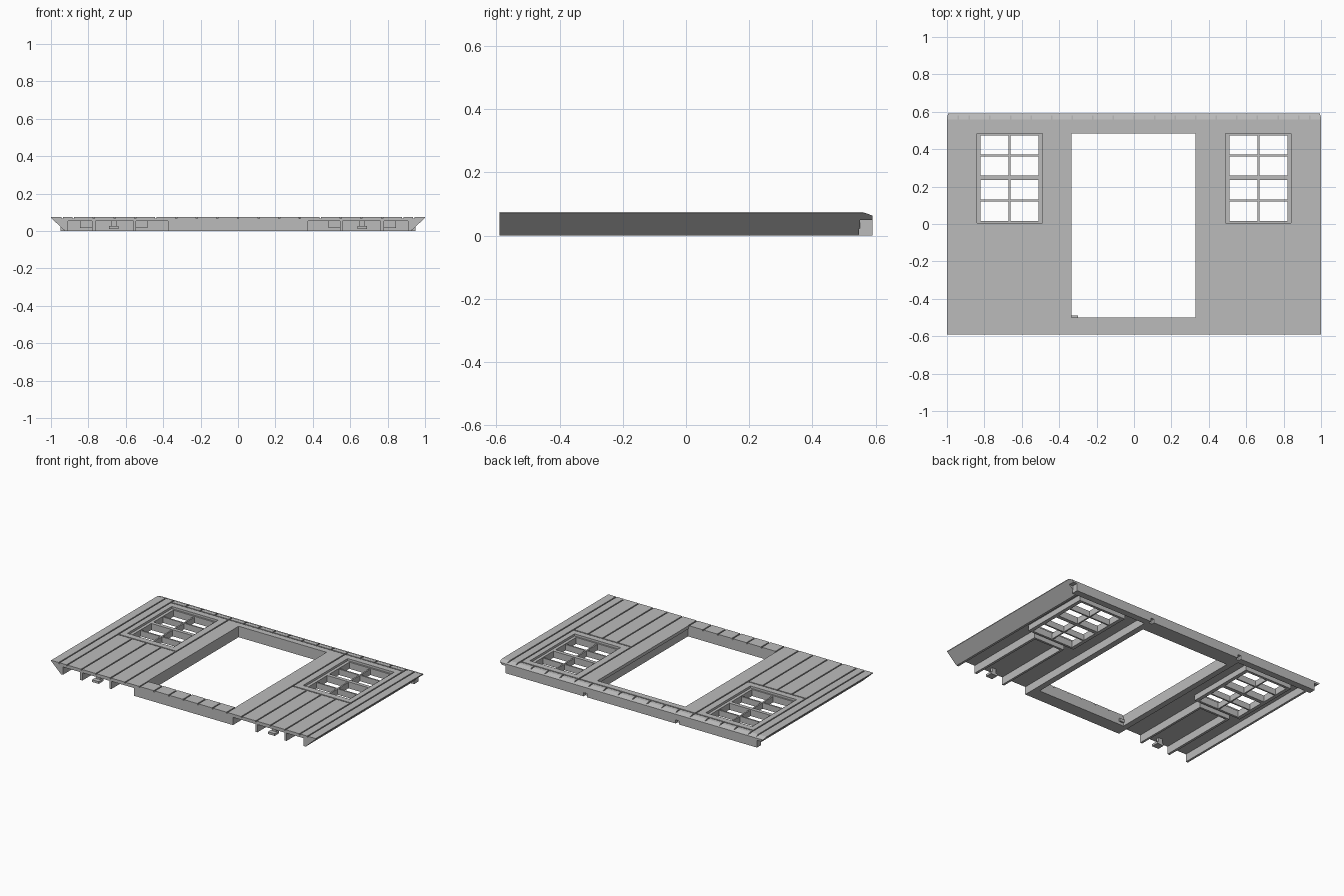
import bpy, bmesh
from mathutils import Vector

old = bpy.data.objects.get("Cube")
if old:
    bpy.data.objects.remove(old, do_unlink=True)

grey = bpy.data.materials.new("plain grey")
grey.use_nodes = True
grey.diffuse_color = (0.5, 0.5, 0.5, 1)
grey.node_tree.nodes["Principled BSDF"].inputs["Base Color"].default_value = (0.5, 0.5, 0.5, 1)

TOP, SKIN, BACK = 0.075, 0.053, 0.59


def finish(name, bm):
    bmesh.ops.recalc_face_normals(bm, faces=bm.faces)
    mesh = bpy.data.meshes.new(name)
    bm.to_mesh(mesh)
    bm.free()
    mesh.materials.append(grey)
    obj = bpy.data.objects.new(name, mesh)
    bpy.context.collection.objects.link(obj)
    return obj


def boxes(name, spans):
    """One object from boxes given as (x0, x1, y0, y1, z0, z1)."""
    bm = bmesh.new()
    for x0, x1, y0, y1, z0, z1 in spans:
        verts = bmesh.ops.create_cube(bm, size=1)["verts"]
        size = Vector((x1 - x0, y1 - y0, z1 - z0))
        mid = Vector((x0 + x1, y0 + y1, z0 + z1)) / 2
        for v in verts:
            v.co = v.co * size + mid
    return finish(name, bm)


def prism(name, profile, axis, start, end):
    """Extrude a profile in (x, z) along y, or in (y, z) along x."""
    bm = bmesh.new()
    place = (lambda a, b: (a, start, b)) if axis == "y" else (lambda a, b: (start, a, b))
    face = bm.faces.new([bm.verts.new(place(a, b)) for a, b in profile])
    geom = bmesh.ops.extrude_face_region(bm, geom=[face])["geom"]
    shift = Vector((0, end - start, 0)) if axis == "y" else Vector((end - start, 0, 0))
    bmesh.ops.translate(bm, verts=[g for g in geom if isinstance(g, bmesh.types.BMVert)], vec=shift)
    return finish(name, bm)


def cut(obj, cutter):
    mod = obj.modifiers.new("cut", "BOOLEAN")
    mod.operation, mod.solver, mod.use_self = "DIFFERENCE", "EXACT", True
    mod.object = cutter
    graph = bpy.context.evaluated_depsgraph_get()
    mesh = bpy.data.meshes.new_from_object(obj.evaluated_get(graph))
    obj.modifiers.clear()
    obj.data = mesh
    bpy.data.objects.remove(cutter, do_unlink=True)


def both(spans):
    """Add the mirror image in x of every box."""
    return spans + [(-b, -a, *rest) for a, b, *rest in spans]


# Board skin with mitred side walls
half = [(0.91, SKIN), (0.91, 0), (0.925, 0), (1, 0.07), (1, TOP)]
wall = prism("wall_panel", half + [(-x, z) for x, z in reversed(half)], "y", -BACK, BACK)

# Door and window openings, and the notched rear ends of the side walls
cut(wall, boxes("openings", [(-0.335, 0.33, -0.5, 0.485, -1, 1)]
                + both([(0.49, 0.84, 0.005, 0.485, -1, 1), (0.9, 1.1, 0.55, 0.7, -1, 0.05)])))
cut(wall, prism("rear_chamfer", [(0.555, TOP + 0.001), (0.6, 0.06), (0.6, 0.1), (0.555, 0.1)], "x", -1.1, 1.1))

# Grooves between boards, broken by the window surrounds
W, FLOOR = 0.004, 0.067
grooves = [(-0.88, 0.88, 0.53 - W, 0.53 + W, FLOOR, 0.1)]
grooves += both([(0.44, 0.88, -0.04 - W, -0.04 + W, FLOOR, 0.1)])
for k in range(-8, 9):
    x = k * 0.11
    if abs(k) in (4, 8):
        runs = [(-0.7, 0.7)]
    elif abs(k) > 4:
        runs = [(-0.7, -0.04), (0.53, 0.7)]
    else:
        runs = [(-0.7, -0.5), (0.53, 0.7)]
    grooves += [(x - W, x + W, a, b, FLOOR, 0.1) for a, b in runs]
grooves += both([(0.94 - W, 0.94 + W, -0.7, 0.7, FLOOR, 0.1)])
cut(wall, boxes("board_grooves", grooves))

# Rear rail with small locating notches
rail = boxes("rear_rail", [(-0.95, 0.95, 0.545, BACK, 0, SKIN + 0.005)])
cut(rail, boxes("rail_notches", both([(0.335, 0.36, 0.57, 0.7, -1, 0.025)])))

# Door frame behind the skin
boxes("door_frame", both([(0.335, 0.375, -BACK, 0.55, 0, SKIN + 0.005)])
      + [(-0.34, 0.34, -BACK, -0.5, 0, SKIN + 0.005), (-0.34, 0.34, 0.485, 0.55, 0, SKIN + 0.005)])
boxes("door_catch", [(-0.335, -0.3, -0.512, -0.49, 0.02, 0.04)])

# Stiffening ribs and the cross bar under each window
boxes("stiffening_ribs", both([(0.763, 0.78, -BACK, -0.02, 0, SKIN + 0.005),
                               (0.545, 0.56, -BACK, -0.02, 0, SKIN + 0.005),
                               (0.545, 0.78, -0.035, -0.02, 0, SKIN + 0.005)]))

# Small clips on the front edge
boxes("front_clips", both([(0.64, 0.69, -BACK, -0.54, 0.01, 0.025),
                           (0.65, 0.68, -0.56, -0.54, 0.01, SKIN + 0.005)]))

# Sash windows: surrounding frame, meeting rail and thin glazing bars
for side, name in ((1, "left_window"), (-1, "right_window")):
    parts = [(0.485, 0.51, 0, 0.49, 0.015, 0.06), (0.82, 0.845, 0, 0.49, 0.015, 0.06),
             (0.49, 0.84, 0, 0.015, 0.015, 0.06), (0.49, 0.84, 0.473, 0.49, 0.015, 0.06),
             (0.5, 0.83, 0.235, 0.26, 0.015, 0.06), (0.66, 0.67, 0.01, 0.48, 0.015, 0.055)]
    parts += [(0.5, 0.83, y - 0.005, y + 0.005, 0.015, 0.055) for y in (0.125, 0.367)]
    if side < 0:
        parts = [(-b, -a, *rest) for a, b, *rest in parts]
    boxes(name, parts)
